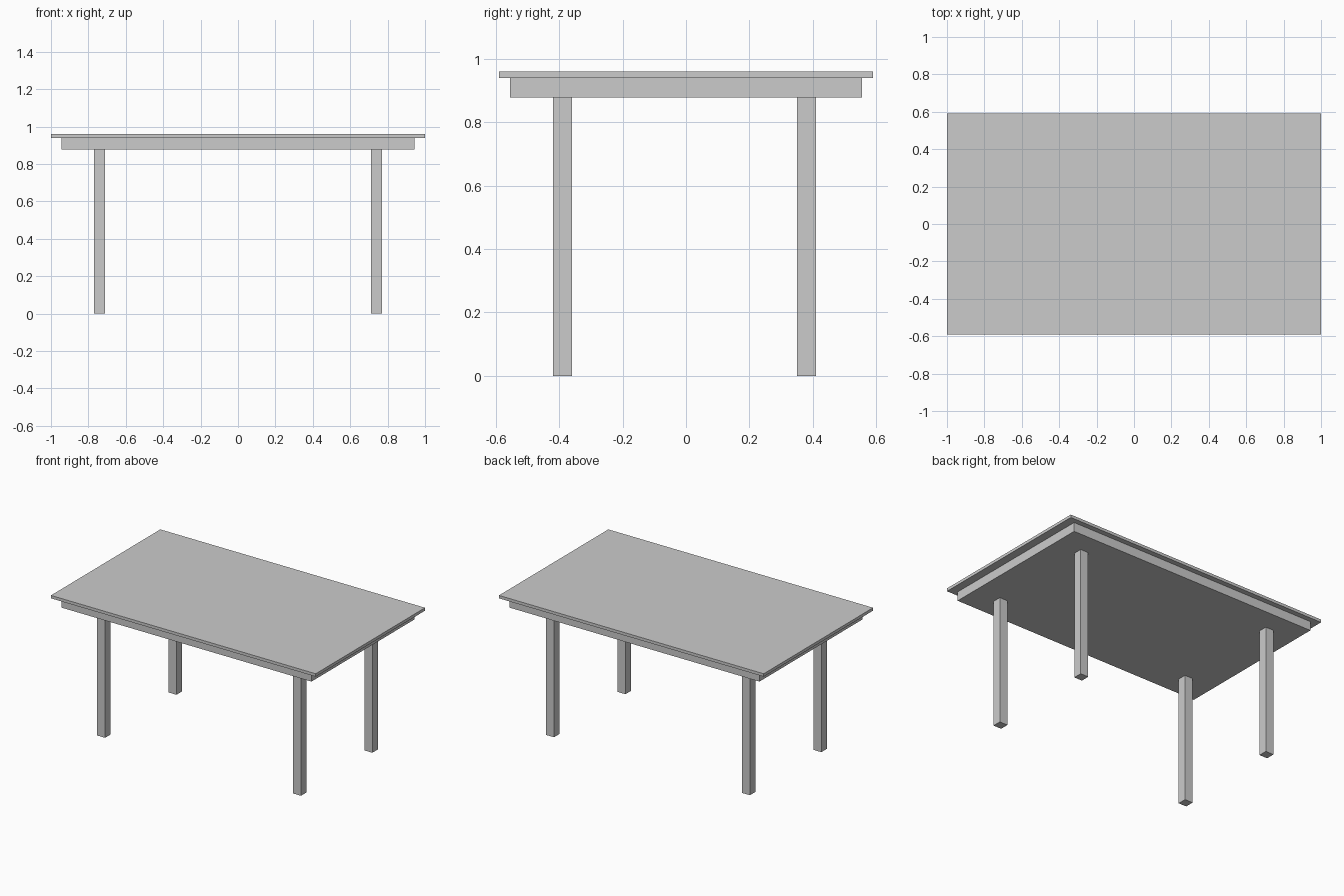
import bpy

if "Cube" in bpy.data.objects:
    bpy.data.objects.remove(bpy.data.objects["Cube"])


def box(name, x, y, z):
    """Axis-aligned box from (min, max) ranges."""
    ranges = (x, y, z)
    bpy.ops.mesh.primitive_cube_add(size=1, location=[(a + b) / 2 for a, b in ranges])
    obj = bpy.context.object
    obj.name = name
    obj.scale = [b - a for a, b in ranges]
    bpy.ops.object.transform_apply(location=False, rotation=False, scale=True)
    return obj


TOP, TOP_UNDER, APRON_UNDER = 0.96, 0.94, 0.878
LEG = 0.03  # half thickness of a leg

# Thin overhanging top and the solid slab beneath it
box("table_top", (-1, 1), (-0.59, 0.59), (TOP_UNDER, TOP))
box("under_slab", (-0.944, 0.944), (-0.555, 0.555), (APRON_UNDER, TOP_UNDER))

# Four square legs
for side, x in (("left", -0.74), ("right", 0.74)):
    for end, y in (("front", -0.39), ("back", 0.38)):
        box(f"{end}_{side}_leg", (x - LEG, x + LEG), (y - LEG, y + LEG), (0, APRON_UNDER))
